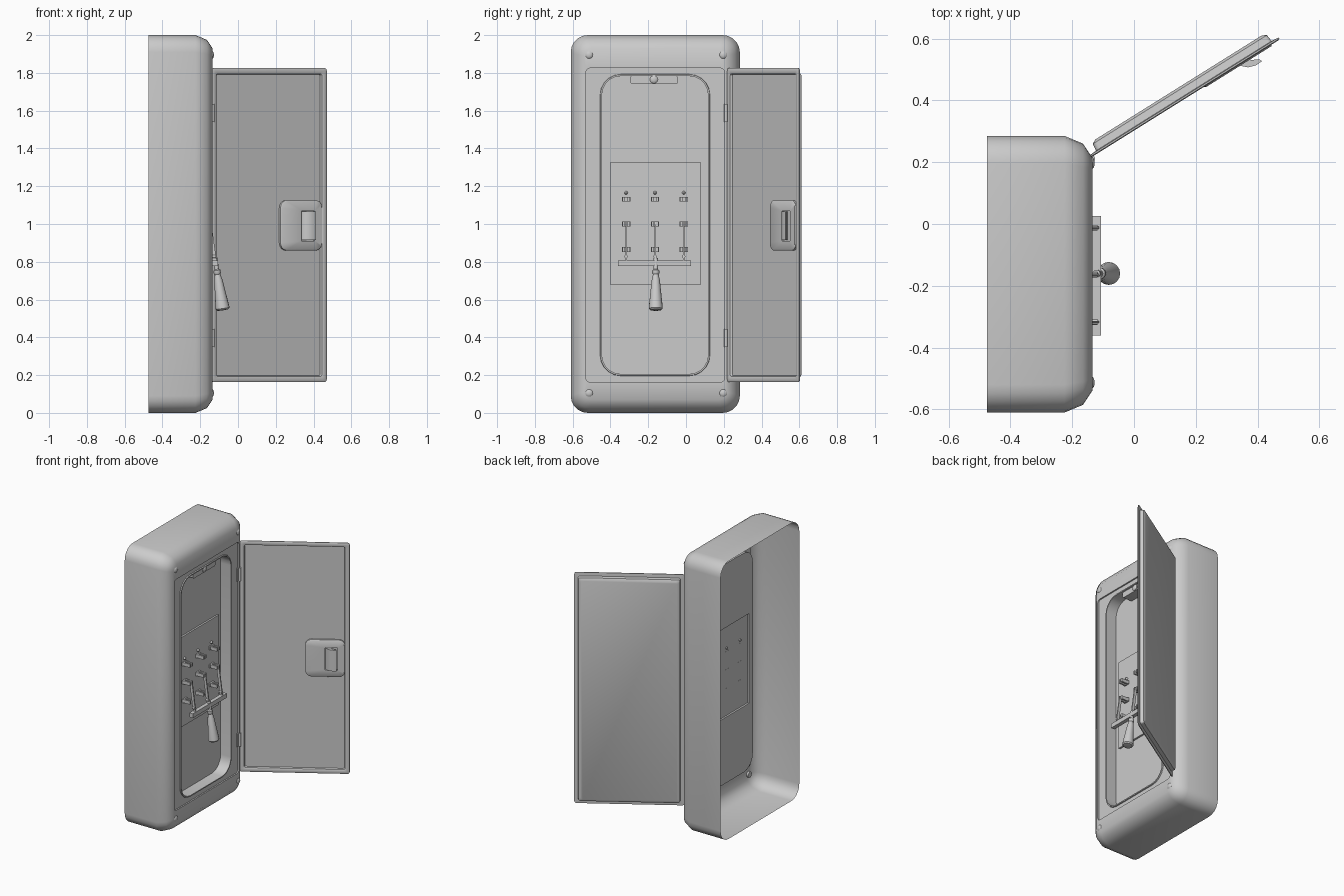
import bpy, bmesh
from math import sin, cos, pi, radians
from mathutils import Matrix, Vector

if "Cube" in bpy.data.objects:
    bpy.data.objects.remove(bpy.data.objects["Cube"])


def loft(name, loops, cap0=True, cap1=True, mat=None, fix=True):
    """Skin a list of equal-length point loops; optional end caps."""
    bm = bmesh.new()
    rings = [[bm.verts.new(p) for p in lp] for lp in loops]
    n = len(rings[0])
    for a, b in zip(rings, rings[1:]):
        for i in range(n):
            j = (i + 1) % n
            bm.faces.new((a[i], a[j], b[j], b[i]))
    if cap0:
        bm.faces.new(rings[0][::-1])
    if cap1:
        bm.faces.new(rings[-1])
    if fix:
        bmesh.ops.recalc_face_normals(bm, faces=bm.faces)
    me = bpy.data.meshes.new(name)
    bm.to_mesh(me)
    bm.free()
    ob = bpy.data.objects.new(name, me)
    bpy.context.collection.objects.link(ob)
    if mat:
        ob.matrix_world = mat
    bpy.ops.object.select_all(action='DESELECT')
    ob.select_set(True)
    bpy.context.view_layer.objects.active = ob
    bpy.ops.object.shade_smooth_by_angle(angle=radians(40))
    return ob


def rr(x, y0, y1, z0, z1, r=0.001, k=5):
    """Rounded rectangle loop in the YZ plane at x."""
    pts = []
    corners = [(y1 - r, z0 + r), (y1 - r, z1 - r), (y0 + r, z1 - r), (y0 + r, z0 + r)]
    for c, (y, z) in enumerate(corners):
        for i in range(k + 1):
            a = -pi / 2 + c * pi / 2 + i * pi / 2 / k
            pts.append((x, y + r * cos(a), z + r * sin(a)))
    return pts


def box(name, x0, x1, y0, y1, z0, z1, mat=None):
    def rect(x):
        return [(x, y0, z0), (x, y1, z0), (x, y1, z1), (x, y0, z1)]
    return loft(name, [rect(x0), rect(x1)], mat=mat)


def lathe(name, profile, origin, axis=(1, 0, 0), n=16):
    """Revolve (radius, distance) pairs around an axis."""
    q = Vector(axis).to_track_quat('X', 'Z').to_matrix().to_4x4()
    loops = [[(d, r * cos(2 * pi * i / n), r * sin(2 * pi * i / n)) for i in range(n)]
             for r, d in profile]
    return loft(name, loops, mat=Matrix.Translation(origin) @ q)


def dome(name, y, z, x, r, h):
    lathe(name, [(r, -0.01), (r, h * 0.3), (r * 0.75, h * 0.75), (r * 0.35, h)], (x, y, z))


# Open-backed housing with door rebate, recess and raised switch plate
Y0, Y1 = -0.61, 0.285
REC = (-0.455, 0.127, 0.196, 1.793)


def inset(x, d, r):
    return rr(x, Y0 + d, Y1 - d, d, 2 - d, r)


def rec(x, d, r):
    return rr(x, REC[0] + d, REC[1] - d, REC[2] + d, REC[3] - d, r)


FRAME = (-0.529, 0.203, 0.163, 1.825)
PLATE = (-0.402, 0.079, 0.68, 1.326)
loft("housing", [
    inset(-0.475, 0, 0.09), inset(-0.225, 0, 0.09), inset(-0.165, 0.025, 0.075),
    inset(-0.135, 0.07, 0.04),
    rr(-0.135, *FRAME, 0.02), rr(-0.145, *FRAME, 0.02),
    rec(-0.145, 0, 0.11), rec(-0.138, 0.002, 0.108), rec(-0.138, 0.01, 0.1),
    rec(-0.22, 0.01, 0.1),
    rr(-0.22, *PLATE), rr(-0.207, *PLATE)], cap0=False, fix=False)

# Corner screws
for y in (-0.513, 0.197):
    for z in (0.105, 1.895):
        dome("corner_screw", y, z, -0.14, 0.021, 0.012)

# Catch tab at top of recess
loft("catch_tab", [rr(-0.22, -0.296, -0.042, 1.742, 1.785, 0.012),
                   rr(-0.15, -0.296, -0.042, 1.742, 1.785, 0.012)])
dome("catch_knob", -0.17, 1.765, -0.15, 0.021, 0.01)

# Door, built closed with its hinge at the origin, then swung open
door = Matrix.Translation((-0.14, 0.217, 0)) @ Matrix.Rotation(radians(122), 4, 'Z')


def dl(x, d, r):
    return rr(x, -0.72 + d, -d, 0.163 + d, 1.825 - d, r)


loft("door", [dl(0.012, 0.034, 0.01), dl(0.001, 0.03, 0.012), dl(-0.002, 0.024, 0.015),
              dl(-0.002, 0.006, 0.015), dl(0.001, 0, 0.015), dl(0.006, 0, 0.015),
              dl(0.008, 0.025, 0.015), dl(0.032, 0.028, 0.015), dl(0.040, 0.042, 0.015)],
     mat=door)

# Latch block with pocket and curved grip
LAT = (-0.69, -0.43, 0.86, 1.125)
POC = (-0.64, -0.558, 0.91, 1.07)
loft("latch_block", [rr(0.013, *LAT, 0.04), rr(-0.001, *LAT, 0.04),
                     rr(-0.006, -0.685, -0.437, 0.867, 1.118, 0.035),
                     rr(-0.006, *POC), rr(0.008, *POC)], mat=door)
grip = [(0.006, -0.563), (-0.008, -0.568), (-0.024, -0.585), (-0.032, -0.61),
        (-0.031, -0.634), (-0.022, -0.630), (-0.008, -0.605), (0.006, -0.595)]
loft("latch_grip", [[(x, y, z) for x, y in grip] for z in (0.914, 1.066)], mat=door)

# Hinges
for z in (0.35, 1.54):
    lathe("hinge_barrel", [(0.009, 0), (0.009, 0.095)], (-0.134, 0.211, z), (0, 0, 1), 10)
    box("hinge_leaf", -0.146, -0.138, 0.19, 0.212, z, z + 0.095)

# Knife switch: clips, terminal screws and blades on three poles
S = 0.15  # lean of the blades and handle away from the plate
for y in (-0.317, -0.164, -0.012):
    for z in (0.865, 1.0, 1.13):
        box("clip_base", -0.208, -0.198, y - 0.022, y + 0.022, z - 0.012, z + 0.012)
        for s in (-1, 1):
            yc = y + s * 0.012
            box("clip_prong", -0.2, -0.148, yc - 0.006, yc + 0.006, z - 0.012, z + 0.012)
    dome("upper_terminal", y, 1.165, -0.205, 0.009, 0.012)
    lathe("blade_pin", [(0.009, 0), (0.009, 0.02)], (-0.138, y, 0.828), n=10)
    blade = [(-0.162, 1.012), (-0.142, 1.012), (-0.112, 0.795), (-0.132, 0.795)]
    loft("blade", [[(x, y + o, z) for x, z in blade] for o in (-0.004, 0.004)])

# Cross bar and turned handle
box("cross_bar", -0.135, -0.107, -0.36, 0.026, 0.777, 0.808)
lathe("handle", [(0.012, -0.03), (0.012, 0.03), (0.019, 0.036), (0.019, 0.052), (0.015, 0.058),
                 (0.022, 0.09), (0.036, 0.225), (0.037, 0.24), (0.03, 0.248), (0.012, 0.25)],
      (-0.117, -0.16, 0.79), (S, 0, -1))
